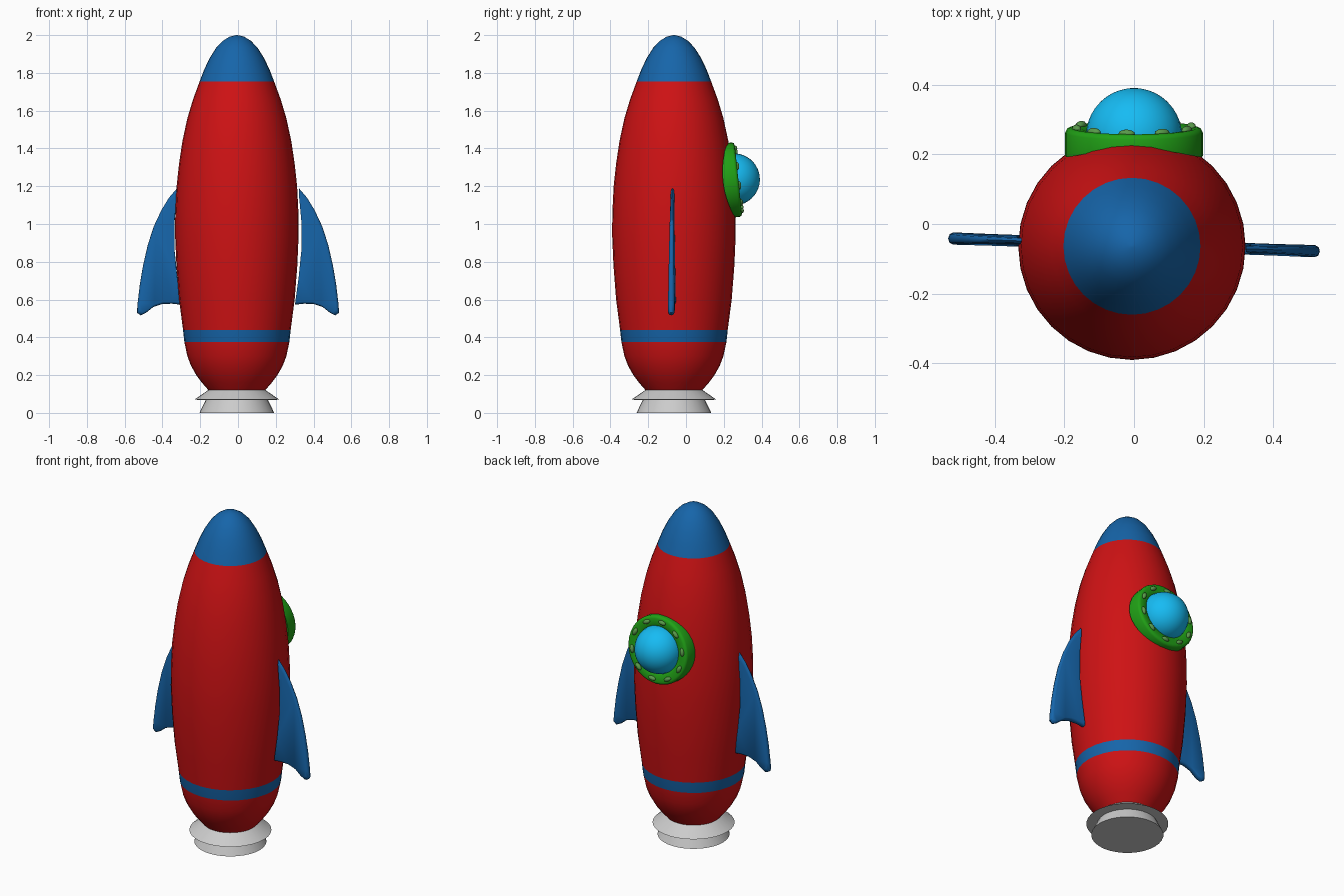
import bpy, bmesh
from math import sin, cos, pi, radians
from mathutils import Matrix, Vector

if "Cube" in bpy.data.objects:
    bpy.data.objects.remove(bpy.data.objects["Cube"])


def material(name, r, g, b):
    m = bpy.data.materials.new(name)
    m.diffuse_color = (r, g, b, 1)
    m.use_nodes = True
    m.node_tree.nodes["Principled BSDF"].inputs["Base Color"].default_value = m.diffuse_color
    return m


RED = material("red", 0.62, 0.006, 0.007)
BLUE = material("blue", 0.008, 0.13, 0.40)
GREEN = material("green", 0.015, 0.36, 0.008)
PALE = material("pale_green", 0.10, 0.32, 0.07)
CYAN = material("cyan", 0.008, 0.50, 0.90)
CX, CY = -0.006, -0.064          # rocket axis


def finish(name, bm, mats=(), angle=40, matrix=None):
    bmesh.ops.remove_doubles(bm, verts=bm.verts, dist=1e-5)
    bmesh.ops.recalc_face_normals(bm, faces=bm.faces)
    me = bpy.data.meshes.new(name)
    bm.to_mesh(me)
    bm.free()
    ob = bpy.data.objects.new(name, me)
    bpy.context.collection.objects.link(ob)
    for m in mats:
        me.materials.append(m)
    if matrix:
        ob.matrix_world = matrix
    bpy.ops.object.select_all(action='DESELECT')
    ob.select_set(True)
    bpy.context.view_layer.objects.active = ob
    bpy.ops.object.shade_smooth_by_angle(angle=radians(angle))
    return ob


def lathe(profile, sides=32, closed=False, height=None):
    """Revolve (r, z) points about z; height(r, z, angle) may adjust z."""
    bm = bmesh.new()
    rings = []
    for r, z in profile:
        ring = []
        for i in range(sides):
            a = 2 * pi * i / sides
            ring.append(bm.verts.new((r * cos(a), r * sin(a), height(r, z, a) if height else z)))
        rings.append(ring)
    pairs = list(zip(rings, rings[1:]))
    if closed:
        pairs.append((rings[-1], rings[0]))
    for a, b in pairs:
        for i in range(sides):
            j = (i + 1) % sides
            bm.faces.new((a[i], a[j], b[j], b[i]))
    if not closed:
        bm.faces.new(rings[0])
        bm.faces.new(rings[-1])
    return bm


axis = Matrix.Translation((CX, CY, 0))

# Hull with blue stripe and nose
hull = [(0.15, 0.12), (0.185, 0.16), (0.215, 0.20), (0.243, 0.25), (0.262, 0.30),
        (0.278, 0.375), (0.285, 0.44), (0.306, 0.60), (0.320, 0.78), (0.327, 0.94),
        (0.326, 1.06), (0.319, 1.2), (0.306, 1.32), (0.288, 1.44), (0.262, 1.56),
        (0.232, 1.66), (0.197, 1.755), (0.172, 1.82), (0.143, 1.88), (0.109, 1.934),
        (0.074, 1.97), (0.038, 1.992), (0.004, 2.0)]
bm = lathe(hull)
for f in bm.faces:
    z = f.calc_center_median().z
    f.material_index = 1 if 0.376 < z < 0.44 or z > 1.756 else 0
finish("hull", bm, [RED, BLUE], 45, axis)

# Engine nozzle with flared collar
finish("nozzle", lathe([(0.198, 0), (0.165, 0.068), (0.225, 0.07), (0.15, 0.122)]), (), 30, axis)

# Side fins: outline in (x, z), pillowed, second one turned half a circle
outline = [(0.322, 1.19), (0.365, 1.14), (0.405, 1.075), (0.445, 0.99), (0.478, 0.89),
           (0.503, 0.78), (0.520, 0.68), (0.533, 0.57), (0.535, 0.53), (0.515, 0.516),
           (0.487, 0.53), (0.45, 0.56), (0.40, 0.577), (0.35, 0.578), (0.302, 0.573),
           (0.322, 0.72), (0.337, 0.87), (0.337, 1.03)]


def fin(name, turn):
    bm = bmesh.new()
    loops = []
    for scale, side in ((0.93, -1), (0.98, -0.7), (1, 0), (0.98, 0.7), (0.93, 1)):
        loop = []
        for x, z in outline:
            x, z = 0.33 + (x - 0.33) * scale, 0.76 + (z - 0.76) * scale
            loop.append(bm.verts.new((x, side * (0.009 + 0.013 * (1.19 - z)), z)))
        loops.append(loop)
    n = len(outline)
    for a, b in zip(loops, loops[1:]):
        for i in range(n):
            j = (i + 1) % n
            bm.faces.new((a[i], a[j], b[j], b[i]))
    bm.faces.new(loops[0])
    bm.faces.new(loops[-1])
    finish(name, bm, [BLUE], 50,
           Matrix.Translation((0, -0.06, 0)) @ Matrix.Rotation(turn - 0.035, 4, 'Z'))


fin("right_fin", 0)
fin("left_fin", pi)

# Porthole frame on the back, its underside following the hull
port = Matrix.Translation((0, 0.277, 1.236)) @ Matrix.Rotation(radians(-84), 4, 'X')
frame = [(0.12, -1), (0.12, -0.022), (0.135, -0.010), (0.150, -0.004), (0.182, 0),
         (0.193, -0.004), (0.198, -0.014), (0.198, -1)]


def saddle(r, z, a):
    return -0.04 - 0.042 * (r * cos(a) / 0.198) ** 2 if z == -1 else z


finish("porthole_frame", lathe(frame, 40, True, saddle), [GREEN], 50, port)

# Rivets around the frame
bm = bmesh.new()
for i in range(10):
    m = (Matrix.Rotation(2 * pi * (i + 0.3) / 10, 4, 'Z') @ Matrix.Translation((0.168, 0, 0))
         @ Matrix.Diagonal((0.013, 0.024, 0.012, 1)))
    bmesh.ops.create_uvsphere(bm, u_segments=12, v_segments=8, radius=1, matrix=m)
finish("porthole_rivets", bm, [PALE], 60, port)

# Glass dome
bm = bmesh.new()
bmesh.ops.create_uvsphere(bm, u_segments=32, v_segments=20, radius=0.138)
finish("glass_dome", bm, [CYAN], 60, Matrix.Translation((0, 0.253, 1.236)) @ Matrix.Rotation(radians(-84), 4, 'X'))
